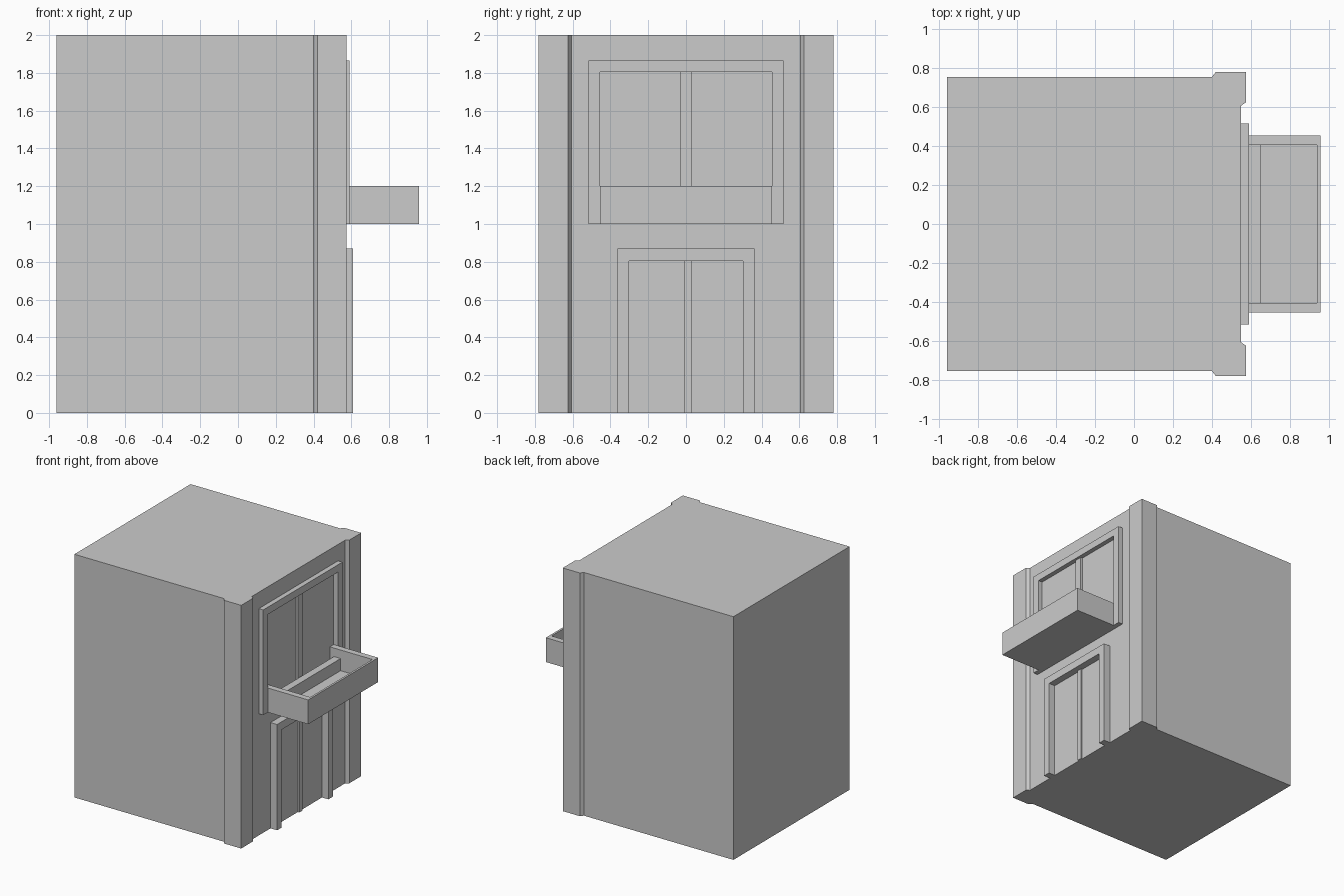
import bpy, bmesh
from mathutils import Vector

if "Cube" in bpy.data.objects:
    bpy.data.objects.remove(bpy.data.objects["Cube"])


def extrude(name, points, to_3d, direction):
    """Solid made from a flat profile pushed along a direction."""
    bm = bmesh.new()
    face = bm.faces.new([bm.verts.new(to_3d(a, b)) for a, b in points])
    result = bmesh.ops.extrude_face_region(bm, geom=[face])
    moved = [g for g in result["geom"] if isinstance(g, bmesh.types.BMVert)]
    bmesh.ops.translate(bm, verts=moved, vec=Vector(direction))
    bmesh.ops.recalc_face_normals(bm, faces=bm.faces)
    mesh = bpy.data.meshes.new(name)
    bm.to_mesh(mesh)
    bm.free()
    obj = bpy.data.objects.new(name, mesh)
    bpy.context.collection.objects.link(obj)
    return obj


def plan(name, points, z0, z1):
    return extrude(name, points, lambda x, y: (x, y, z0), (0, 0, z1 - z0))


def box(name, x, y, z):
    return plan(name, [(x[0], y[0]), (x[1], y[0]), (x[1], y[1]), (x[0], y[1])], *z)


def frame(name, half_out, half_in, z0, z_in, z_out, x0, x1):
    """Inverted U surround, standing proud of the facade."""
    half = [(half_in, z_in), (half_in, z0), (half_out, z0), (half_out, z_out)]
    points = half + [(-y, z) for y, z in reversed(half)]
    return extrude(name, points, lambda y, z: (x0, y, z), (x1 - x0, 0, 0))


WALL = 0.55

# Building shell, with the two corner pilasters in its footprint
side = [(-0.96, 0.755), (0.40, 0.755), (0.42, 0.78), (0.575, 0.78),
        (0.575, 0.625), (WALL, 0.607)]
plan("building_shell", side + [(x, -y) for x, y in reversed(side)], 0, 2)

# Upper window
frame("window_frame", 0.515, 0.455, 1.0, 1.805, 1.865, WALL, 0.59)
box("window_mullion", (WALL, 0.57), (-0.032, 0.032), (1.03, 1.805))
for label, s in (("left", -1), ("right", 1)):
    box(f"window_pane_{label}", (WALL, 0.552), sorted((s * 0.032, s * 0.455)), (1.03, 1.805))

# Double door
frame("door_frame", 0.363, 0.303, 0, 0.805, 0.87, WALL, 0.61)
box("door_mullion", (WALL, 0.565), (-0.01, 0.03), (0, 0.805))
box("door_leaf_left", (WALL, 0.552), (-0.303, -0.01), (0, 0.805))
box("door_leaf_right", (WALL, 0.552), (0.03, 0.303), (0, 0.805))

# Balcony: floor, U-shaped parapet and inner step
box("balcony_floor", (WALL, 0.94), (-0.405, 0.405), (1.0, 1.03))
parapet = [(0.94, 0.405), (WALL, 0.405), (WALL, 0.455), (0.957, 0.455)]
plan("balcony_parapet", parapet + [(x, -y) for x, y in reversed(parapet)], 1.0, 1.2)
box("balcony_step", (0.59, 0.65), (-0.405, 0.405), (1.03, 1.13))
